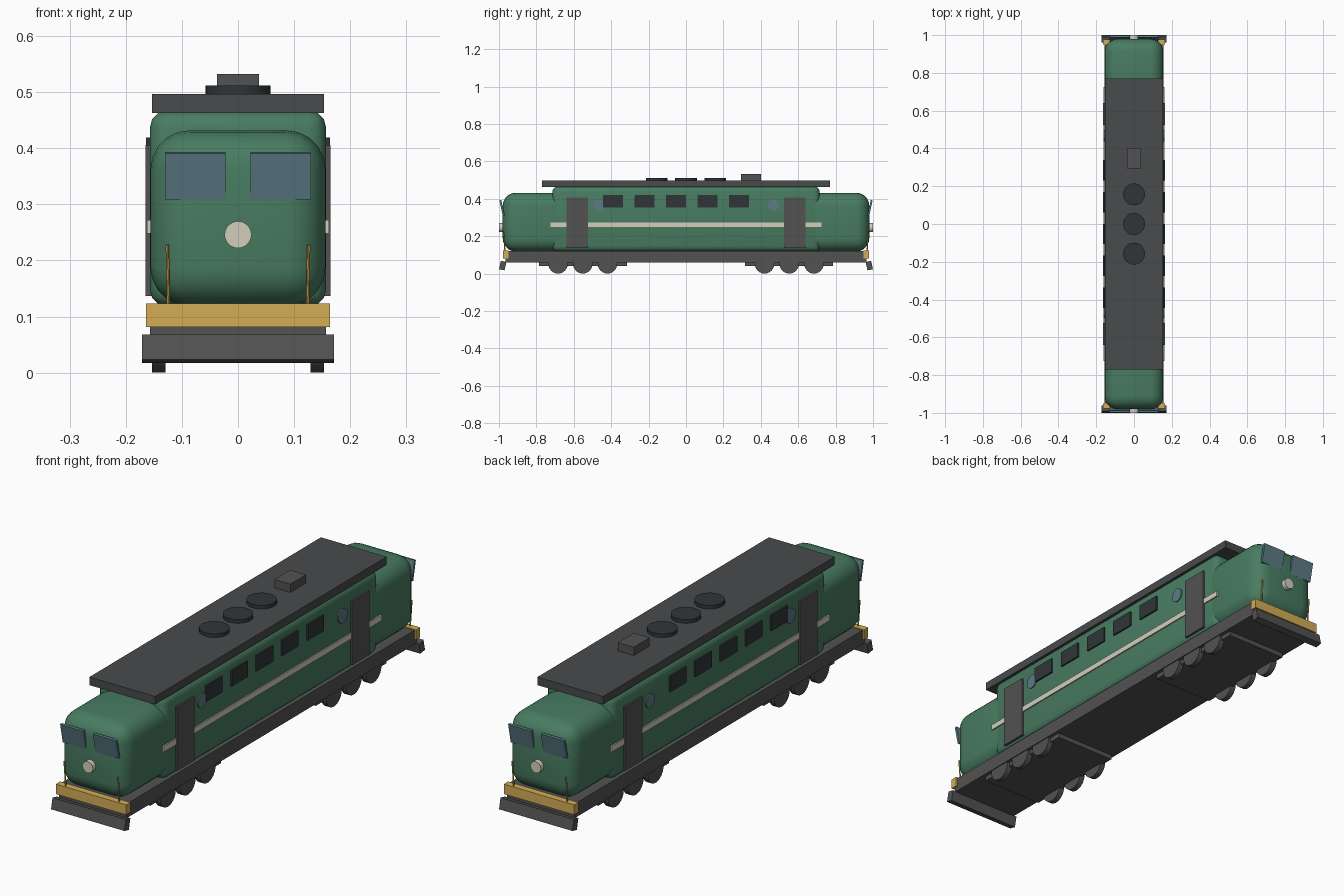
import bpy, bmesh, math
from mathutils import Matrix, Vector

if "Cube" in bpy.data.objects:
    bpy.data.objects.remove(bpy.data.objects["Cube"])


def material(name, rgb):
    m = bpy.data.materials.new(name)
    m.diffuse_color = (*rgb, 1)
    m.use_nodes = True
    m.node_tree.nodes["Principled BSDF"].inputs["Base Color"].default_value = m.diffuse_color
    return m


GREEN = material("green_paint", (0.065, 0.2, 0.12))
ROOF = material("roof_grey", (0.065, 0.07, 0.072))
METAL = material("dark_metal", (0.085, 0.085, 0.085))
BLACK = material("black_vent", (0.03, 0.036, 0.039))
GLASS = material("blue_glass", (0.11, 0.2, 0.24))
YELLOW = material("yellow_trim", (0.66, 0.42, 0.09))
CREAM = material("cream_trim", (0.65, 0.62, 0.5))


def finish(name, bm, mat, smooth=False):
    me = bpy.data.meshes.new(name)
    bm.to_mesh(me)
    bm.free()
    me.materials.append(mat)
    ob = bpy.data.objects.new(name, me)
    bpy.context.collection.objects.link(ob)
    if smooth:
        bpy.ops.object.select_all(action='DESELECT')
        bpy.context.view_layer.objects.active = ob
        ob.select_set(True)
        bpy.ops.object.shade_smooth_by_angle(angle=math.radians(35))
    return ob


def box(name, x, y, z, mat, bevel=0, segments=4, tilt=0):
    """Box from (min, max) ranges, optionally rounded and tilted about x."""
    bm = bmesh.new()
    bmesh.ops.create_cube(bm, size=1)
    size = [r[1] - r[0] for r in (x, y, z)]
    centre = Vector([(r[0] + r[1]) / 2 for r in (x, y, z)])
    bmesh.ops.scale(bm, vec=size, verts=bm.verts)
    if bevel:
        bmesh.ops.bevel(bm, geom=bm.edges[:], offset=bevel, segments=segments,
                        profile=0.5, affect='EDGES')
    ob = finish(name, bm, mat, bool(bevel))
    ob.data.transform(Matrix.Translation(centre) @ Matrix.Rotation(tilt, 4, 'X'))
    return ob


def rod(name, a, b, radius, mat, sides=24):
    """Cylinder running from point a to point b."""
    a, b = Vector(a), Vector(b)
    bm = bmesh.new()
    bmesh.ops.create_cone(bm, cap_ends=True, segments=sides, radius1=radius,
                          radius2=radius, depth=(b - a).length)
    ob = finish(name, bm, mat, True)
    rot = Vector((0, 0, 1)).rotation_difference(b - a).to_matrix().to_4x4()
    ob.data.transform(Matrix.Translation((a + b) / 2) @ rot)
    return ob


def span(a, b, s):
    """Range mirrored by the sign s."""
    return tuple(sorted((a * s, b * s)))


# Main hull, frame and roof
box("main_body", (-.157, .157), (-.715, .715), (.118, .467), GREEN, .03, 3)
box("underframe", (-.157, .157), (-.965, .965), (.06, .12), METAL)
box("roof_slab", (-.153, .153), (-.77, .77), (.463, .497), ROOF)
for y in (-.157, 0, .157):
    rod("roof_fan", (0, y, .49), (0, y, .512), .058, BLACK, 32)
box("roof_hatch", (-.037, .037), (.295, .4), (.49, .532), METAL)

# Ends of the locomotive
for e, end in ((-1, "front"), (1, "rear")):
    box(end + "_nose", (-.156, .156), span(.6, .98, e), (.118, .432), GREEN, .07, 5)
    box(end + "_buffer_beam", (-.164, .164), span(.95, .978, e), (.081, .123), YELLOW)
    box(end + "_plow", (-.171, .171), span(.965, .995, e), (.0195, .0655), METAL,
        tilt=e * math.radians(12))
    rod(end + "_headlight", (0, .96 * e, .246), (0, e, .246), .024, CREAM)
    for s in (-1, 1):
        box(end + "_windshield", span(.022, .13, s), span(.979, .989, e),
            (.309, .393), GLASS, tilt=-e * math.radians(12))
        rod(end + "_handrail", (.124 * s, .968 * e, .12), (.126 * s, .976 * e, .228),
            .003, YELLOW, 8)
    # Bogie with three axles
    box(end + "_bogie", (-.142, .142), span(.315, .786, e), (.04, .065), METAL)
    for y in (.42, .552, .684):
        for s in (-1, 1):
            rod(end + "_wheel", (.129 * s, y * e, .052), (.153 * s, y * e, .052),
                .052, METAL)

# Side details
for s, side in ((-1, "left"), (1, "right")):
    box(side + "_stripe", span(.15, .162, s), (-.725, .725), (.248, .272), CREAM)
    for i in range(5):
        y = -.39 + .1685 * i
        box(side + "_window", span(.15, .164, s), (y - .054, y + .054),
            (.353, .419), BLACK)
    for e in (-1, 1):
        box(side + "_door", span(.15, .1645, s), span(.525, .64, e), (.137, .406), METAL)
        rod(side + "_porthole", (.15 * s, .467 * e, .366), (.162 * s, .467 * e, .366),
            .03, GLASS)
